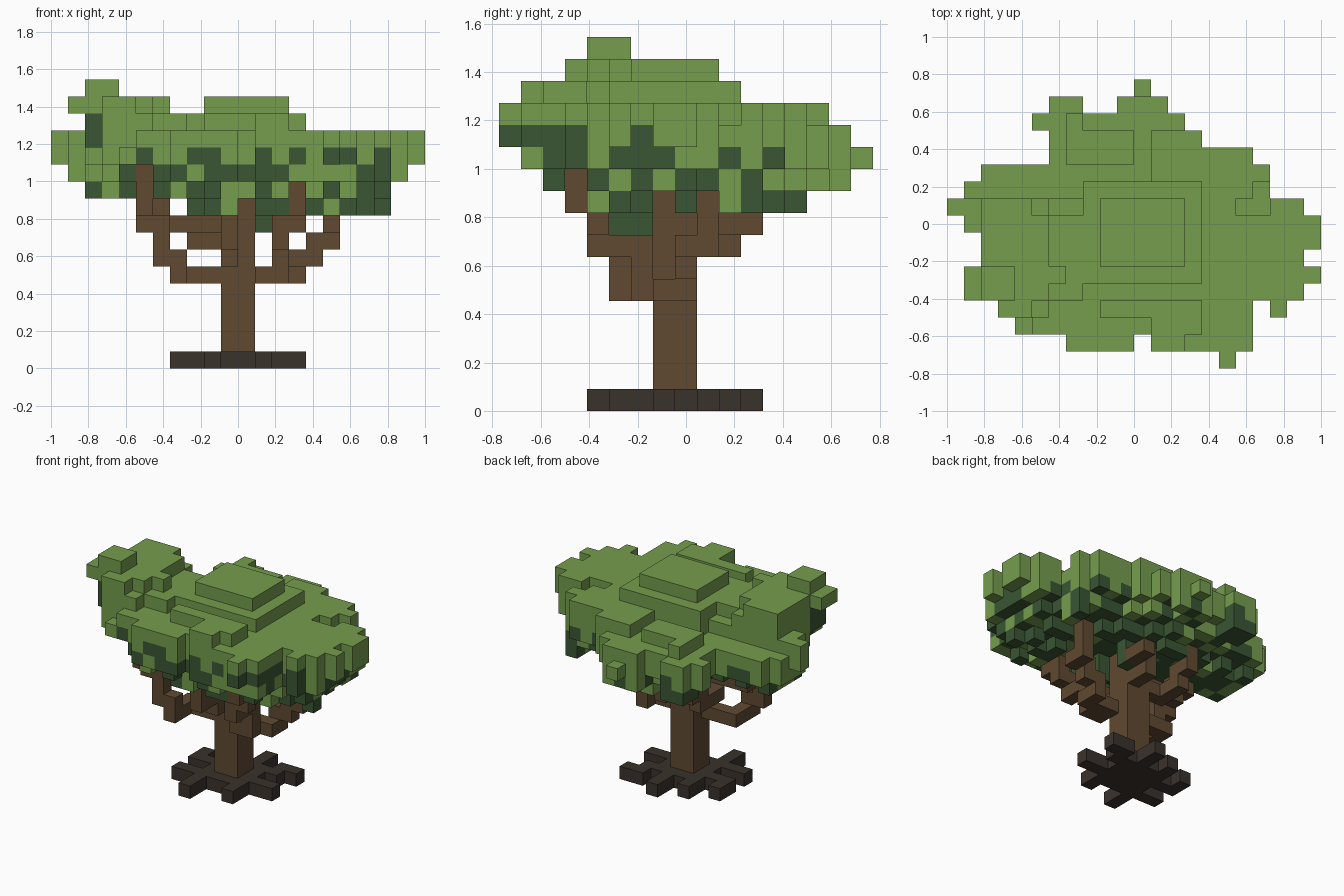
import bpy, bmesh, random

if "Cube" in bpy.data.objects:
    bpy.data.objects.remove(bpy.data.objects["Cube"])

random.seed(11)
V = 1 / 11                      # voxel size
NX, NY = 22, 17                 # grid size across x and y


def material(name, rgb):
    m = bpy.data.materials.new(name)
    m.diffuse_color = (*rgb, 1)
    m.use_nodes = True
    m.node_tree.nodes["Principled BSDF"].inputs["Base Color"].default_value = m.diffuse_color
    return m


LEAF = material("leaf_green", (0.178, 0.337, 0.075))
SHADE = material("deep_green", (0.042, 0.092, 0.034))
BARK = material("bark_brown", (0.115, 0.068, 0.031))
ROOT = material("root_brown", (0.042, 0.032, 0.025))


def box(x0, x1, y0, y1, z0, z1):
    """Cells of an inclusive block."""
    return {(x, y, z) for x in range(x0, x1 + 1)
            for y in range(y0, y1 + 1) for z in range(z0, z1 + 1)}


def path(*pts):
    """Cells along a polyline, stepping one axis at a time so it stays joined."""
    cells = {pts[0]}
    for a, b in zip(pts, pts[1:]):
        p = list(a)
        while tuple(p) != b:
            i = max(range(3), key=lambda k: abs(b[k] - p[k]))
            p[i] += 1 if b[i] > p[i] else -1
            cells.add(tuple(p))
    return cells


# Roots: a core with short crooked arms
roots = box(9, 12, 6, 9, 0, 0)
for arm in ([(9, 6, 0), (7, 6, 0)], [(9, 6, 0), (9, 4, 0)], [(12, 6, 0), (12, 5, 0)],
            [(12, 7, 0), (14, 7, 0)], [(12, 9, 0), (13, 10, 0), (14, 10, 0)],
            [(11, 9, 0), (11, 11, 0)], [(9, 9, 0), (9, 10, 0)], [(9, 8, 0), (7, 9, 0)]):
    roots |= path(*arm)

# Trunk
trunk = box(10, 11, 7, 8, 1, 9)

# Branches
branches = set()
for limb in ([(9, 7, 5), (7, 6, 5), (7, 5, 6), (6, 5, 6), (6, 5, 8), (5, 5, 9), (5, 4, 9), (5, 4, 11)],
             [(12, 7, 5), (14, 8, 5), (14, 8, 6), (15, 8, 6), (15, 8, 7), (16, 9, 7), (16, 9, 9)],
             [(12, 6, 5), (13, 6, 5), (13, 6, 7), (13, 5, 7), (13, 4, 8), (14, 4, 8), (14, 4, 9),
              (14, 3, 9), (14, 3, 10)],
             [(9, 8, 7), (8, 9, 7), (8, 10, 7), (8, 10, 8), (8, 11, 8), (8, 11, 9)],
             [(9, 7, 8), (7, 7, 8), (6, 7, 8), (6, 7, 9), (5, 7, 9), (5, 7, 10)],
             [(11, 9, 7), (11, 10, 7), (11, 10, 8), (12, 11, 8), (12, 11, 9)],
             [(10, 6, 6), (10, 6, 7), (10, 4, 7), (10, 4, 8)]):
    branches |= path(*limb)

# Canopy plan: inclusive x runs for each row from front to back
ROWS = [[(16, 16)], [(7, 10), (12, 17)], [(4, 17)], [(3, 17), (19, 19)], [(1, 20)],
        [(1, 21)], [(2, 20)], [(2, 21)], [(1, 21)], [(0, 20)], [(1, 18)], [(2, 18)],
        [(6, 17)], [(6, 14)], [(5, 13)], [(6, 7), (10, 12)], [(11, 11)]]
plan = {(x, y) for y, runs in enumerate(ROWS) for a, b in runs for x in range(a, b + 1)}


def rim(x, y):
    """Cells between this column and the plan's edge, up to 3."""
    for d in range(1, 4):
        if any((x + i, y + j) not in plan for i in range(-d, d + 1) for j in range(-d, d + 1)
               if abs(i) + abs(j) <= d):
            return d - 1
    return 3


# Raised mounds on the crown: x range, y range, top layer
MOUNDS = [(8, 14, 5, 10, 14), (9, 13, 6, 9, 15), (2, 7, 4, 8, 14), (3, 5, 3, 9, 14),
          (2, 4, 9, 9, 15), (2, 5, 6, 8, 15), (2, 6, 5, 5, 15), (2, 5, 4, 4, 15),
          (3, 4, 3, 3, 15), (2, 3, 4, 5, 16), (9, 14, 3, 3, 14), (12, 13, 1, 2, 14),
          (14, 14, 2, 2, 14), (7, 10, 12, 13, 13), (7, 7, 14, 14, 13)]

canopy, edge, tops = set(), {}, {}
for x, y in sorted(plan):
    d = edge[x, y] = rim(x, y)
    # The crown steps down one layer at the back left
    top = 12 if (y >= 10 and x <= 11) or y >= 14 else 13
    if (x, y) in ((17, 9), (18, 9), (18, 10), (2, 11), (4, 2)):
        top = 12
    # The underside rises toward the rim, more so on the left
    low = (11, 10, 9, 9)[d]
    if x in (0, 21) or y == 0:
        top, low = 13, 12
    elif x in (1, 20):
        low = 11
    elif y == 15:
        low = 10
    elif y == 16:
        top = low = 11
    elif x == 18 and y >= 10:
        low = 9
    elif d and random.random() < 0.3:
        low += 1
    if x < 8:
        low = max(low, 10)
    if x <= 5 and y <= 6:
        low = max(low, 12 - (d > 1))
    if abs(x - 10.5) < 3 and abs(y - 7.5) < 3:
        low = 10
    if y == 7 and x > 11:
        low = max(low, 10)
    if y == 9 and x > 16:
        low = max(low, 10)
    if y == 3 and x > 14:
        low = max(low, 11)
    for x0, x1, y0, y1, t in MOUNDS:
        if x0 <= x <= x1 and y0 <= y <= y1:
            top = max(top, t)
    if x == 1 and y in (4, 5):      # overhanging lip of the tall mound
        top = low = 15
    elif x == 2 and y in (4, 5):
        low = 13
    tops[x, y] = top
    canopy |= box(x, x, y, y, low, top)
canopy |= {(12, 5, 8), (12, 6, 8), (12, 9, 8), (12, 5, 9), (12, 6, 9), (12, 9, 9)}
canopy |= box(2, 2, 7, 8, 10, 12)
canopy -= branches | trunk


def leaf_material(c):
    """Lower layers are mostly dark with a ragged border; tops and back rim stay light."""
    x, y, z = c
    if z >= tops[x, y]:
        return 0
    if (x, y) in ((2, 4), (2, 5)) and z < 15:
        return 1
    if z <= 9:
        chance = 0.88
    elif edge[x, y] == 0 and y >= 9:
        chance = {10: 0.6, 11: 0.35, 12: 0.15}.get(z, 0)
    else:
        chance = {10: 0.72, 11: 0.66, 12: 0.36}.get(z, 0)
    return int(random.random() < chance)


solid = roots | trunk | branches | canopy
STEPS = [(axis, s) for axis in range(3) for s in (0, 1)]


def build(name, cells, mats, pick=lambda c: 0):
    """Make an object from the exposed faces of its voxels."""
    bm, verts = bmesh.new(), {}

    def vert(p):
        if p not in verts:
            verts[p] = bm.verts.new((p[0] * V - 1, (p[1] - NY / 2) * V, p[2] * V))
        return verts[p]

    for c in sorted(cells):
        index = pick(c)
        for axis, s in STEPS:
            n = list(c)
            n[axis] += 2 * s - 1
            if tuple(n) in solid:
                continue
            u, w = (axis + 1) % 3, (axis + 2) % 3
            ring = []
            for i, j in ((0, 0), (1, 0), (1, 1), (0, 1)):
                p = list(c)
                p[axis] += s
                p[u] += i
                p[w] += j
                ring.append(vert(tuple(p)))
            face = bm.faces.new(ring if s else ring[::-1])
            face.material_index = index
    mesh = bpy.data.meshes.new(name)
    bm.to_mesh(mesh)
    bm.free()
    for m in mats:
        mesh.materials.append(m)
    bpy.context.collection.objects.link(bpy.data.objects.new(name, mesh))


build("roots", roots, [ROOT])
build("trunk", trunk, [BARK])
build("branches", branches - trunk, [BARK])
build("canopy", canopy, [LEAF, SHADE], leaf_material)
